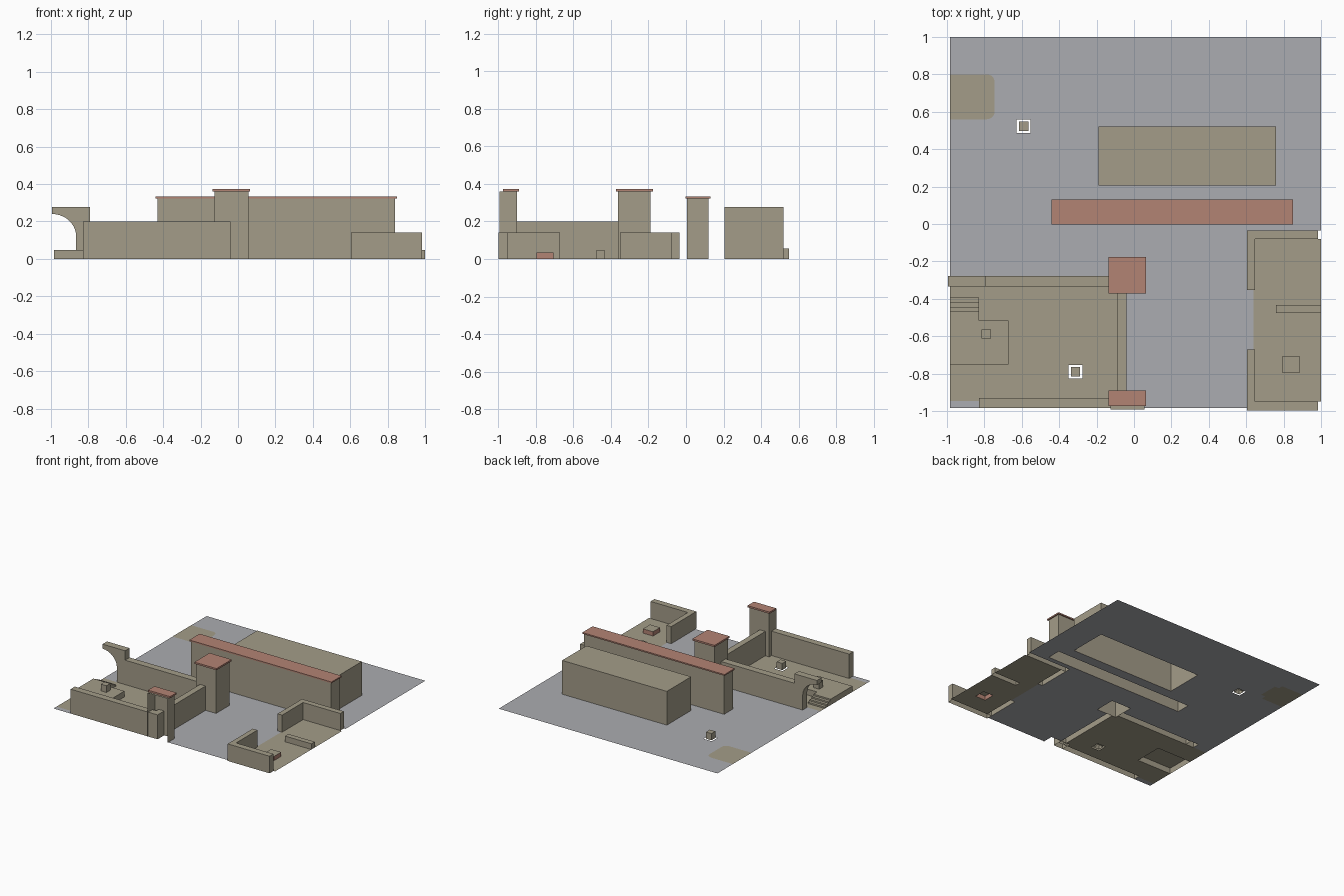
import bpy, bmesh, math

old = bpy.data.objects.get("Cube")
if old:
    bpy.data.objects.remove(old, do_unlink=True)


def material(name, rgb):
    m = bpy.data.materials.new(name)
    m.use_nodes = True
    m.diffuse_color = (*rgb, 1)
    m.node_tree.nodes["Principled BSDF"].inputs["Base Color"].default_value = (*rgb, 1)
    return m


SAND = material("sandstone", (0.37, 0.335, 0.25))
GREY = material("grey paving", (0.41, 0.415, 0.44))
RED = material("terracotta", (0.45, 0.23, 0.175))
holes = []


def finish(name, bm, *mats):
    me = bpy.data.meshes.new(name)
    bm.to_mesh(me)
    bm.free()
    for m in mats:
        me.materials.append(m)
    ob = bpy.data.objects.new(name, me)
    bpy.context.collection.objects.link(ob)
    return ob


def box(name, x, y, z, mats=(SAND,), open_dirs=(), hole=False, top_mat=0):
    """Box from ranges; sides facing open_dirs are left out."""
    bm = bmesh.new()
    bmesh.ops.create_cube(bm, size=1)
    for v in bm.verts:
        v.co = [r[0] if c < 0 else r[1] for c, r in zip(v.co, (x, y, z))]
    bm.normal_update()
    for f in bm.faces:
        if f.normal.z > 0.5:
            f.material_index = top_mat
    gone = [f for f in bm.faces
            if (f.normal.z < -0.5 and "bottom" in open_dirs)
            or (f.normal.y < -0.5 and "front" in open_dirs)]
    if gone:
        bmesh.ops.delete(bm, geom=gone, context="FACES")
    if hole:
        holes.append((x, y))
    return finish(name, bm, *mats)


def hollow(name, x, y, h, base=0, hole=True, extra=()):
    return box(name, x, y, (base, h), open_dirs=("bottom", *extra), hole=hole)


def crate(name, cx, cy, base=0, half=0.025):
    hollow(name, (cx - half, cx + half), (cy - half, cy + half), base + 0.055, base, hole=False)


# Main hall and long capped wall
hollow("main_hall", (-0.19, 0.76), (0.205, 0.52), 0.277)
hollow("long_wall", (-0.43, 0.84), (0.005, 0.12), 0.322)
box("long_wall_cap", (-0.44, 0.85), (-0.003, 0.13), (0.322, 0.333), (RED,))

# Gate towers; the front one is open on its outer side
hollow("rear_tower", (-0.125, 0.055), (-0.363, -0.19), 0.36)
box("rear_tower_cap", (-0.135, 0.065), (-0.372, -0.176), (0.36, 0.374), (RED,))
hollow("front_tower", (-0.125, 0.055), (-0.993, -0.9), 0.36, extra=("front",))
box("front_tower_cap", (-0.135, 0.065), (-0.974, -0.89), (0.36, 0.374), (RED,))

# Left courtyard walls
hollow("left_court_front_wall", (-0.83, -0.04), (-0.985, -0.93), 0.2)
hollow("left_court_side_wall", (-0.09, -0.04), (-0.93, -0.363), 0.2)
hollow("left_court_rear_wall", (-0.79, -0.125), (-0.335, -0.277), 0.2)

# Half archway at the end of the rear wall
bm = bmesh.new()
steps = 10
arc = [(-0.995 + 0.13 * math.sin(a), 0.12 + 0.12 * math.cos(a))
       for a in (i * math.pi / 2 / steps for i in range(steps + 1))]
outline = arc + [(-0.865, 0), (-0.79, 0), (-0.79, 0.277), (-0.995, 0.277)]
face = bm.faces.new([bm.verts.new((x, -0.335, z)) for x, z in outline])
side = bmesh.ops.extrude_face_region(bm, geom=[face])["geom"]
bmesh.ops.translate(bm, vec=(0, 0.058, 0),
                    verts=[g for g in side if isinstance(g, bmesh.types.BMVert)])
bmesh.ops.recalc_face_normals(bm, faces=bm.faces)
bm.normal_update()
bmesh.ops.delete(bm, geom=[f for f in bm.faces if f.calc_center_median().z < 0.001],
                 context="FACES")
finish("half_archway", bm, SAND)
holes.append(((-0.865, -0.79), (-0.335, -0.277)))

# Platform with steps
hollow("platform", (-0.985, -0.67), (-0.75, -0.515), 0.048)
for i in range(4):
    hollow(f"platform_step_{i + 1}", (-0.985, -0.83),
           (-0.515, -0.393 - i * 0.025), 0.012 * (i + 1), hole=False)
crate("platform_crate", -0.79, -0.588, 0.048)

# Free standing crates, each in a square pit
for name, cx, cy in (("yard_crate", -0.59, 0.523), ("court_crate", -0.313, -0.79)):
    crate(name, cx, cy)
    holes.append(((cx - 0.037, cx + 0.037), (cy - 0.037, cy + 0.037)))

# Right courtyard walls
hollow("right_court_rear_wall", (0.605, 0.985), (-0.08, -0.034), 0.14)
hollow("right_court_front_wall", (0.605, 0.985), (-0.998, -0.948), 0.14)
hollow("right_court_side_wall_rear", (0.605, 0.647), (-0.352, -0.08), 0.14)
hollow("right_court_side_wall_front", (0.605, 0.647), (-0.948, -0.672), 0.14)
hollow("low_wall", (0.76, 1.0), (-0.477, -0.433), 0.047)
box("terracotta_block", (0.793, 0.885), (-0.797, -0.705), (0, 0.035),
    (RED, SAND), ("bottom",), hole=True, top_mat=1)
holes += [((0.985, 1.0), (-0.08, -0.034)), ((0.985, 1.0), (-0.985, -0.948))]

# Rounded sand patch
bm = bmesh.new()
r = 0.04
corner = []
for cy, start in ((0.56 + r, -90), (0.8 - r, 0)):
    for k in range(5):
        a = math.radians(start + k * 22.5)
        corner.append((-0.745 - r + r * math.cos(a), cy + r * math.sin(a)))
patch = [(-0.985, 0.56)] + corner + [(-0.985, 0.8)]
bm.faces.new([bm.verts.new((x, y, 0.0015)) for x, y in patch])
finish("sand_patch", bm, SAND)

# Ground sheet: cells between all part edges, without the cells under parts
sand = [((-0.985, -0.09), (-0.945, -0.335)),
        ((0.64, 1.0), (-0.948, -0.08)),
        ((-0.985, -0.745), (0.6, 0.76)),
        ((-0.985, -0.785), (0.56, 0.8))]
LO, HI = -0.985, 1.0


def cuts(axis):
    vals = {LO, HI}
    for rect in holes + sand:
        vals.update(min(max(v, LO), HI) for v in rect[axis])
    return sorted(round(v, 4) for v in vals)


def inside(rects, x, y):
    return any(a[0] < x < a[1] and b[0] < y < b[1] for a, b in rects)


sand = [(a, (min(b), max(b))) for a, b in sand]
xs, ys = cuts(0), cuts(1)
bm = bmesh.new()
grid = {(x, y): bm.verts.new((x, y, 0)) for x in xs for y in ys}
for x0, x1 in zip(xs, xs[1:]):
    for y0, y1 in zip(ys, ys[1:]):
        mx, my = (x0 + x1) / 2, (y0 + y1) / 2
        if x1 > x0 and y1 > y0 and not inside(holes, mx, my):
            f = bm.faces.new([grid[p] for p in ((x0, y0), (x1, y0), (x1, y1), (x0, y1))])
            f.material_index = int(inside(sand, mx, my))
bmesh.ops.delete(bm, geom=[v for v in bm.verts if not v.link_faces], context="VERTS")
bmesh.ops.dissolve_limit(bm, angle_limit=0.01, verts=bm.verts, edges=bm.edges,
                         delimit={"MATERIAL"})
finish("ground", bm, GREY, SAND)
